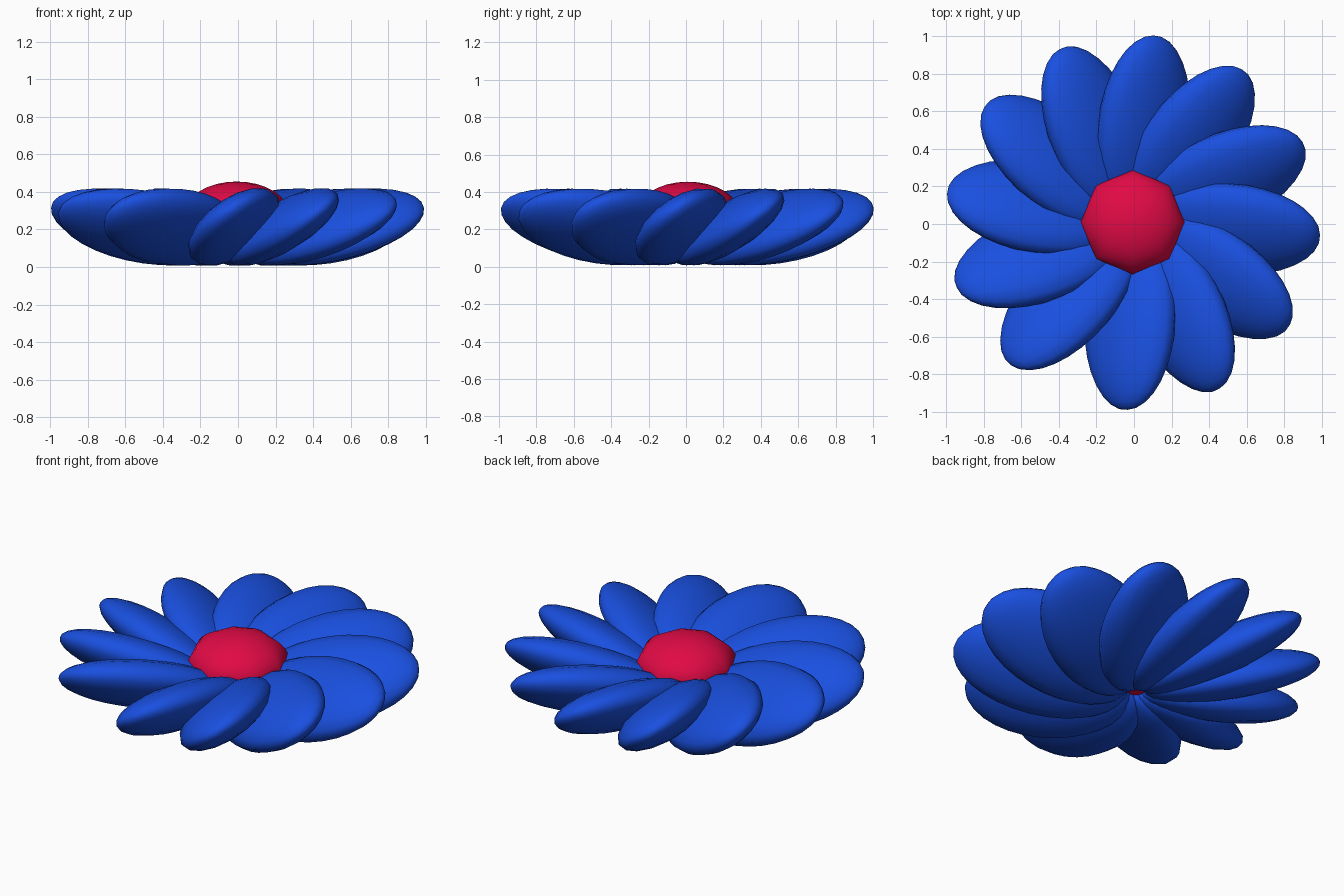
import bpy, bmesh
from math import radians, cos, sin
from mathutils import Matrix, Vector

if "Cube" in bpy.data.objects:
    bpy.data.objects.remove(bpy.data.objects["Cube"])


def material(name, color):
    m = bpy.data.materials.new(name)
    m.diffuse_color = color
    m.use_nodes = True
    m.node_tree.nodes["Principled BSDF"].inputs["Base Color"].default_value = m.diffuse_color
    return m


def ellipsoid(name, segs, rings, size, matrix, mat):
    # UV sphere scaled to three half-sizes (pole on local z), then placed
    bm = bmesh.new()
    bmesh.ops.create_uvsphere(bm, u_segments=segs, v_segments=rings, radius=1)
    bmesh.ops.transform(bm, matrix=matrix @ Matrix.Diagonal((*size, 1)), verts=bm.verts)
    for f in bm.faces:
        f.smooth = True
    me = bpy.data.meshes.new(name)
    bm.to_mesh(me)
    bm.free()
    me.materials.append(mat)
    ob = bpy.data.objects.new(name, me)
    bpy.context.collection.objects.link(ob)
    return ob


blue = material("petal_blue", (0.01, 0.08, 0.75, 1))
red = material("centre_red", (0.75, 0.003, 0.06, 1))
cx, cy = -0.007, 0.01

# Flower centre: flattened eight-sided dome
ellipsoid("flower_centre", 8, 16, (0.28, 0.28, 0.175),
          Matrix.Translation((cx, cy, 0.28)), red)

# Petals: tilted, overlapping ellipsoids fanned around the centre
COUNT, STEP, START = 12, 29.2, -91.5
pole_to_x = Matrix.Rotation(radians(90), 4, 'Y')
for i in range(COUNT):
    a = radians(START + i * STEP)
    place = (Matrix.Translation((cx + 0.52 * cos(a), cy + 0.52 * sin(a), 0.213))
             @ Matrix.Rotation(a, 4, 'Z')
             @ Matrix.Rotation(radians(-12), 4, 'Y')
             @ Matrix.Rotation(radians(33), 4, 'X')
             @ pole_to_x)
    ellipsoid(f"petal_{i + 1}", 16, 16, (0.125, 0.28, 0.49), place, blue)
